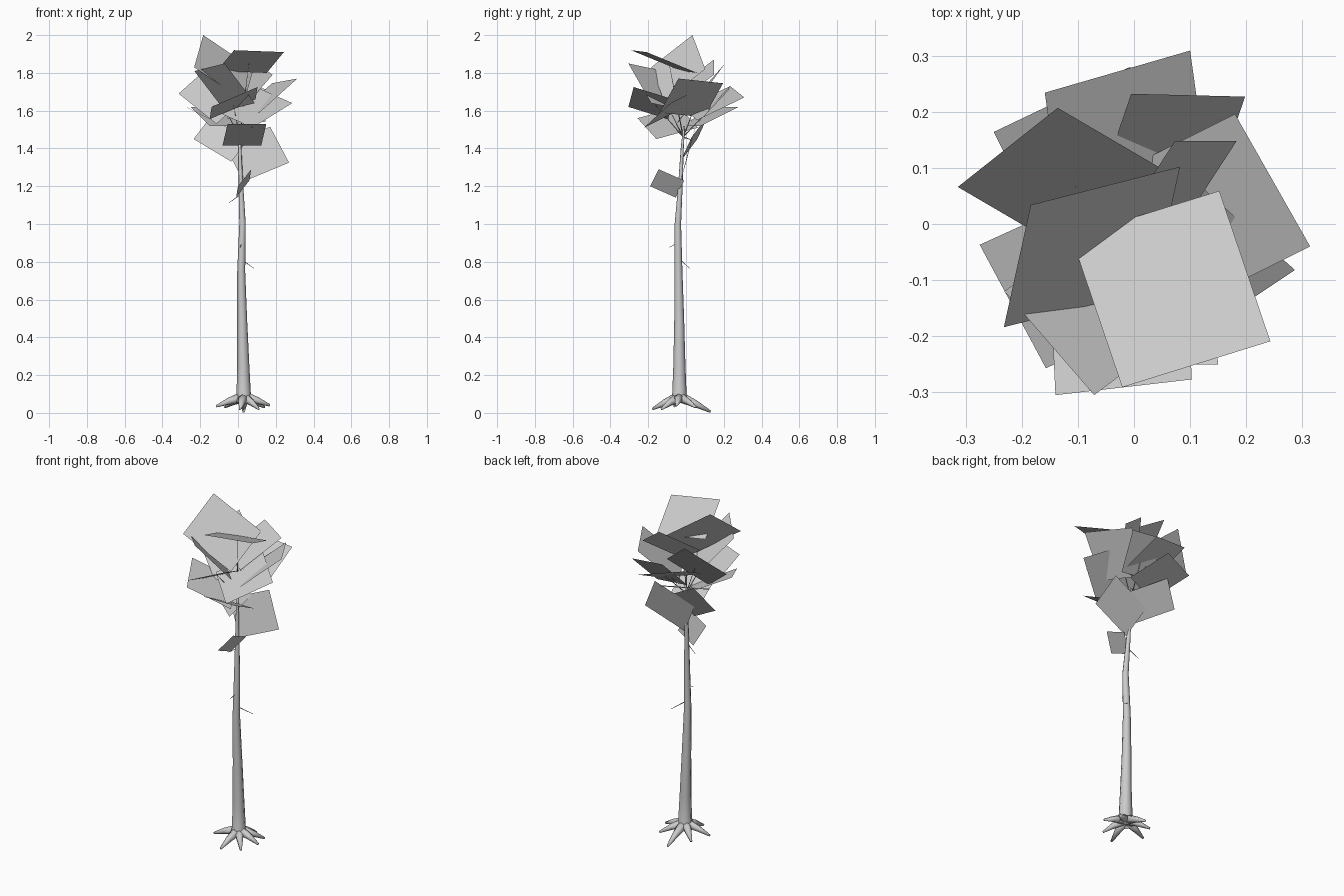
import bpy, bmesh
from mathutils import Vector, Quaternion


def make_object(name, bm, smooth=False):
    bmesh.ops.recalc_face_normals(bm, faces=bm.faces[:])
    me = bpy.data.meshes.new(name)
    bm.to_mesh(me)
    bm.free()
    ob = bpy.data.objects.new(name, me)
    bpy.context.collection.objects.link(ob)
    if smooth:
        for p in me.polygons:
            p.use_smooth = True
    return ob


def tube(name, pts, sides, level=False):
    """Tapered limb through (x, y, z, radius) points; level keeps rings horizontal."""
    bm = bmesh.new()
    centres = [Vector(p[:3]) for p in pts]
    axis = centres[-1] - centres[0]
    q = Quaternion() if level else axis.to_track_quat('Z', 'Y')
    rings = []
    for c, p in zip(centres, pts):
        circle = bmesh.ops.create_circle(bm, segments=sides, radius=p[3])['verts']
        for v in circle:
            v.co = c + q @ v.co
        rings.append(circle)
    for a, b in zip(rings, rings[1:]):
        for i in range(sides):
            j = (i + 1) % sides
            bm.faces.new((a[i], a[j], b[j], b[i]))
    bm.faces.new(rings[0])
    bm.faces.new(rings[-1])
    return make_object(name, bm, True)


# Trunk, slightly bent and tapering to a thin top
tube("trunk", [(.03, -.035, .055, .05), (.03, -.035, .1, .038), (.028, -.035, .25, .032),
               (.022, -.036, .5, .026), (.017, -.04, .75, .021), (.024, -.043, 1.0, .017),
               (.016, -.03, 1.2, .012), (.01, -.02, 1.4, .008), (.01, -.01, 1.52, .005)],
     8, level=True)

# Roots spreading from the base: tip x, y, z
base = Vector((.03, -.035, .085))
for i, tip in enumerate([(-.115, -.06, .035), (.168, -.05, .04), (.01, -.178, .02),
                         (.14, .05, .03), (.03, .13, .006), (-.07, .05, .03),
                         (.11, -.13, .02)]):
    tip = Vector(tip)
    mid = base.lerp(tip, .55) + Vector((0, 0, .004))
    tube(f"root_{i + 1}", [(*base, .03), (*mid, .018), (*tip, .006)], 6)

# Bare twigs on the lower trunk
for i, (a, b) in enumerate([((.02, -.03, .81), (.085, .02, .765)),
                            ((.02, -.035, 1.16), (-.05, -.02, 1.11)),
                            ((.02, -.042, .9), (.01, -.09, .875))]):
    tube(f"twig_{i + 1}", [(*a, .003), (*b, .001)], 3)

# Foliage cards: one corner, then the two edge vectors
cards = [
    (-.021, -.291, 1.92, .264, .082, -.01, -.091, .268, -.11),
    (-.184, .034, 2.0, .266, .068, -.18, -.048, -.218, -.17),
    (-.314, .066, 1.69, .178, .141, .16, .2, -.117, -.16),
    (.1, .309, 1.67, -.259, -.075, .06, .035, -.25, -.12),
    (-.005, .232, 1.73, .203, -.005, -.02, -.055, -.16, -.17),
    (.314, -.04, 1.77, -.134, .236, -.025, -.2, -.1, -.18),
    (.287, -.082, 1.64, -.18, .16, .08, -.21, -.14, -.13),
    (-.071, -.305, 1.85, -.16, .185, -.04, .16, .12, -.21),
    (-.14, -.305, 1.62, .243, .028, .105, -.01, .21, -.065),
    (-.275, -.037, 1.62, .118, -.22, -.06, .22, .1, -.11),
    (-.235, .06, 1.45, .1, .06, .13, .2, -.09, -.12),
    (.27, 0, 1.325, -.1, .05, .19, -.24, -.03, -.1),
    (-.25, .164, 1.62, .243, .116, 0, .1, -.2, -.1),
    (-.055, -.25, 1.53, .205, 0, 0, -.027, .235, -.115),
    (.07, -.145, 1.29, -.01, .135, -.06, -.07, -.045, -.09),
    (.073, .148, 1.87, .11, 0, -.08, -.13, -.2, -.15),
]
for i, c in enumerate(cards):
    p, u, v = Vector(c[:3]), Vector(c[3:6]), Vector(c[6:])
    bm = bmesh.new()
    bm.faces.new([bm.verts.new(q) for q in (p, p + u, p + u + v, p + v)])
    make_object(f"leaf_card_{i + 1}", bm)
    # Thin branch carrying every second card in the crown
    if i < 11 and i % 2 == 0:
        end = p + u * .5 + v * .6
        tube(f"branch_{i + 1}", [(.01, -.015, 1.46, .004), (*end, .001)], 3)
